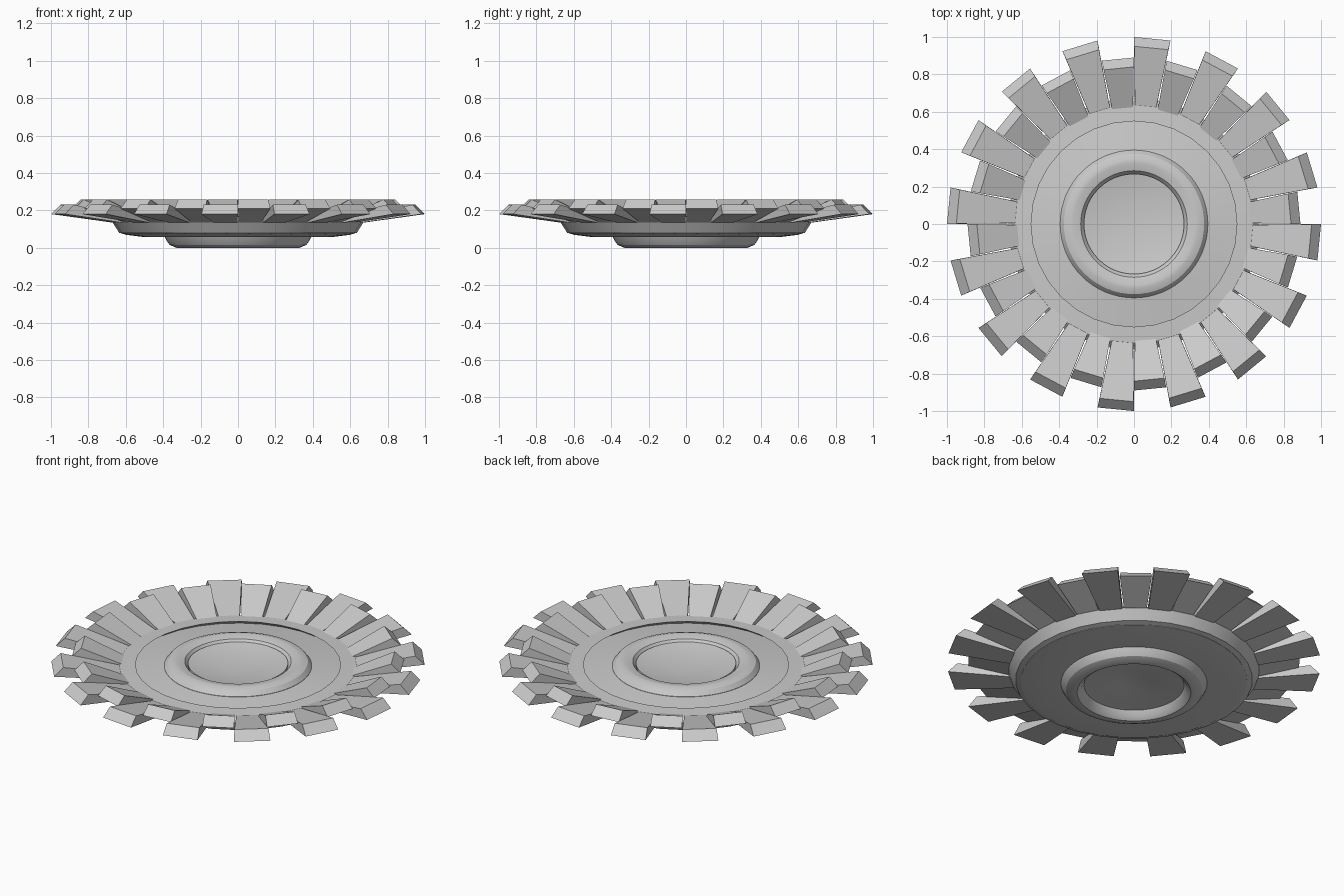
import bpy, bmesh
from math import sin, cos, pi, radians

if "Cube" in bpy.data.objects:
    bpy.data.objects.remove(bpy.data.objects["Cube"])


def lathe(name, profile, segments, closed=False):
    """Spin an (r, z) profile around the z axis."""
    bm = bmesh.new()
    rings = []
    for r, z in profile:
        if r == 0:
            rings.append([bm.verts.new((0, 0, z))] * segments)
        else:
            rings.append([bm.verts.new((r * cos(2 * pi * i / segments),
                                        r * sin(2 * pi * i / segments), z))
                          for i in range(segments)])
    pairs = list(zip(rings, rings[1:]))
    if closed:
        pairs.append((rings[-1], rings[0]))
    for a, b in pairs:
        for i in range(segments):
            j = (i + 1) % segments
            bm.faces.new(list(dict.fromkeys((a[i], a[j], b[j], b[i]))))
    return finish(name, bm, True)


def teeth(name, profile, start):
    """Sixteen wedge teeth; each profile point is (r, z, gap in degrees)."""
    bm = bmesh.new()
    for k in range(16):
        a0 = start + 22.5 * k
        sides = []
        for side in (0, 1):
            loop = []
            for r, z, gap in profile:
                a = radians(a0 + (11.25 - gap if side else gap))
                loop.append(bm.verts.new((r * cos(a), r * sin(a), z)))
            sides.append(loop)
            bm.faces.new(loop)
        n = len(profile)
        for i in range(n):
            j = (i + 1) % n
            bm.faces.new((sides[0][i], sides[0][j], sides[1][j], sides[1][i]))
    return finish(name, bm, False)


def finish(name, bm, smooth):
    bmesh.ops.recalc_face_normals(bm, faces=bm.faces)
    mesh = bpy.data.meshes.new(name)
    bm.to_mesh(mesh)
    bm.free()
    ob = bpy.data.objects.new(name, mesh)
    bpy.context.collection.objects.link(ob)
    if smooth:
        bpy.ops.object.select_all(action='DESELECT')
        ob.select_set(True)
        bpy.context.view_layer.objects.active = ob
        bpy.ops.object.shade_smooth_by_angle(angle=radians(25))
    return ob


# Outer teeth: long low ones alternating with short raised ones
teeth("long_teeth", [(0.61, 0.16, 0.5), (0.95, 0.23, 0.08),
                     (1.0, 0.18, 0.0), (0.64, 0.13, 0.4)], -11.25)
teeth("short_teeth", [(0.61, 0.16, 0.5), (0.84, 0.258, 0.08),
                      (0.89, 0.21, 0.08), (0.64, 0.13, 0.4)], 0)

# Rim carrying the teeth, with an undercut inner lip
lathe("rim", [(0.55, 0.17), (0.635, 0.166), (0.672, 0.138), (0.635, 0.08),
              (0.60, 0.07), (0.60, 0.135)], 32, closed=True)

# Main plate between rim and hub
lathe("plate", [(0.38, 0.165), (0.605, 0.138), (0.605, 0.07), (0.50, 0.057),
                (0.38, 0.057)], 64, closed=True)

# Raised hub ring, proud on both faces
lathe("hub_ring", [(0.395, 0.165), (0.375, 0.19), (0.345, 0.2), (0.325, 0.2),
                   (0.285, 0.19), (0.265, 0.165), (0.265, 0.05), (0.285, 0.015),
                   (0.305, 0.0), (0.33, 0.0), (0.365, 0.015), (0.38, 0.035),
                   (0.393, 0.06)], 64, closed=True)

# Shallow dished centre
lathe("centre_dish", [(0, 0.155), (0.08, 0.157), (0.16, 0.163), (0.23, 0.173),
                      (0.268, 0.18), (0.268, 0.045), (0.20, 0.05),
                      (0.13, 0.055), (0.07, 0.066), (0, 0.07)], 48)
